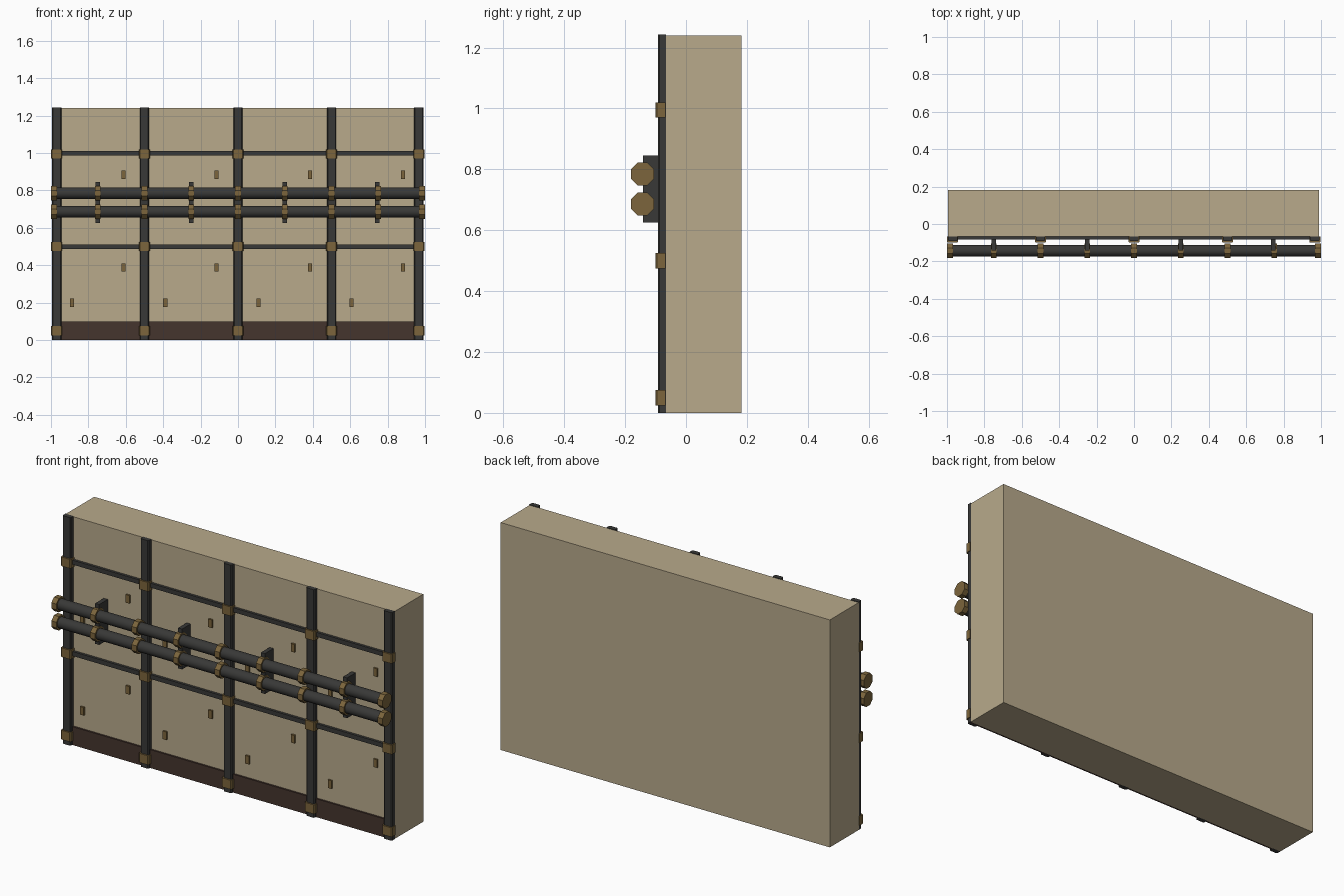
import bpy, bmesh, math
from mathutils import Matrix

if "Cube" in bpy.data.objects:
    bpy.data.objects.remove(bpy.data.objects["Cube"])


def mat(name, c):
    m = bpy.data.materials.new(name)
    m.diffuse_color = (*c, 1)
    m.use_nodes = True
    m.node_tree.nodes["Principled BSDF"].inputs["Base Color"].default_value = m.diffuse_color
    return m


PLASTER = mat("plaster", (0.48, 0.40, 0.26))
IRON = mat("iron", (0.04, 0.04, 0.038))
BRASS = mat("brass", (0.20, 0.13, 0.045))
WOOD = mat("dark_wood", (0.06, 0.035, 0.027))


def finish(bm, name, m):
    bmesh.ops.recalc_face_normals(bm, faces=bm.faces)
    me = bpy.data.meshes.new(name)
    bm.to_mesh(me)
    bm.free()
    me.materials.append(m)
    ob = bpy.data.objects.new(name, me)
    bpy.context.collection.objects.link(ob)
    return ob


def box(name, x, y, z, m, bevel=0):
    """Box from (min, max) ranges on each axis."""
    bm = bmesh.new()
    bmesh.ops.create_cube(bm, size=1)
    for v in bm.verts:
        v.co = [r[0] + (c + 0.5) * (r[1] - r[0]) for r, c in zip((x, y, z), v.co)]
    if bevel:
        # chamfer only the long edges of the front face
        edges = [e for e in bm.edges if all(abs(v.co.y - y[0]) < 1e-5 for v in e.verts)
                 and abs(e.verts[0].co.x - e.verts[1].co.x) < 1e-5]
        bmesh.ops.bevel(bm, geom=edges, offset=bevel, segments=1, affect='EDGES')
    return finish(bm, name, m)


def rod(name, x0, x1, y, z, r, sides, m, smooth=False):
    """Cylinder along x with flats facing up and forward."""
    bm = bmesh.new()
    bmesh.ops.create_cone(bm, cap_ends=True, segments=sides, depth=x1 - x0,
                          radius1=r, radius2=r,
                          matrix=Matrix.Translation(((x0 + x1) / 2, y, z))
                          @ Matrix.Rotation(math.pi / 2, 4, 'Y')
                          @ Matrix.Rotation(math.pi / sides, 4, 'Z'))
    if smooth:
        for f in bm.faces:
            f.smooth = len(f.verts) == 4
        for e in bm.edges:
            e.smooth = all(len(f.verts) == 4 for f in e.link_faces)
    return finish(bm, name, m)


# wall slab and skirting board
box("wall_slab", (-0.995, 0.99), (-0.068, 0.182), (0, 1.24), PLASTER)
box("skirting", (-0.99, 0.99), (-0.078, -0.066), (0, 0.10), WOOD)

# upright posts with brass joint blocks
for x in (-0.97, -0.5, 0, 0.5, 0.967):
    box("post", (x - 0.025, x + 0.025), (-0.092, -0.066), (0, 1.243), IRON, 0.005)
    for z in (0.05, 0.5, 0.995):
        box("joint_block", (x - 0.03, x + 0.03), (-0.1, -0.068), (z - 0.025, z + 0.025), BRASS, 0.005)

# horizontal rails
for z in (0.5, 0.998):
    box("rail", (-0.99, 0.99), (-0.082, -0.066), (z - 0.012, z + 0.012), IRON)

# pipes with collars
for z in (0.785, 0.686):
    rod("pipe", -0.99, 0.99, -0.143, z, 0.031, 12, IRON, True)
    for i in range(9):
        x = max(-0.984, min(0.984, -1 + i * 0.25))
        rod("pipe_collar", x - 0.015, x + 0.015, -0.143, z, 0.041, 8, BRASS)

# pipe brackets
for x in (-0.75, -0.25, 0.25, 0.745):
    box("pipe_bracket", (x - 0.012, x + 0.012), (-0.142, -0.066), (0.625, 0.845), IRON)

# small brass studs on each panel
for i in range(4):
    for dx, zs in ((0.113, (0.2, 0.696)), (0.388, (0.388, 0.884))):
        x = -1 + i * 0.498 + dx
        for z in zs:
            box("wall_stud", (x - 0.011, x + 0.011), (-0.078, -0.066), (z - 0.022, z + 0.022), BRASS)
